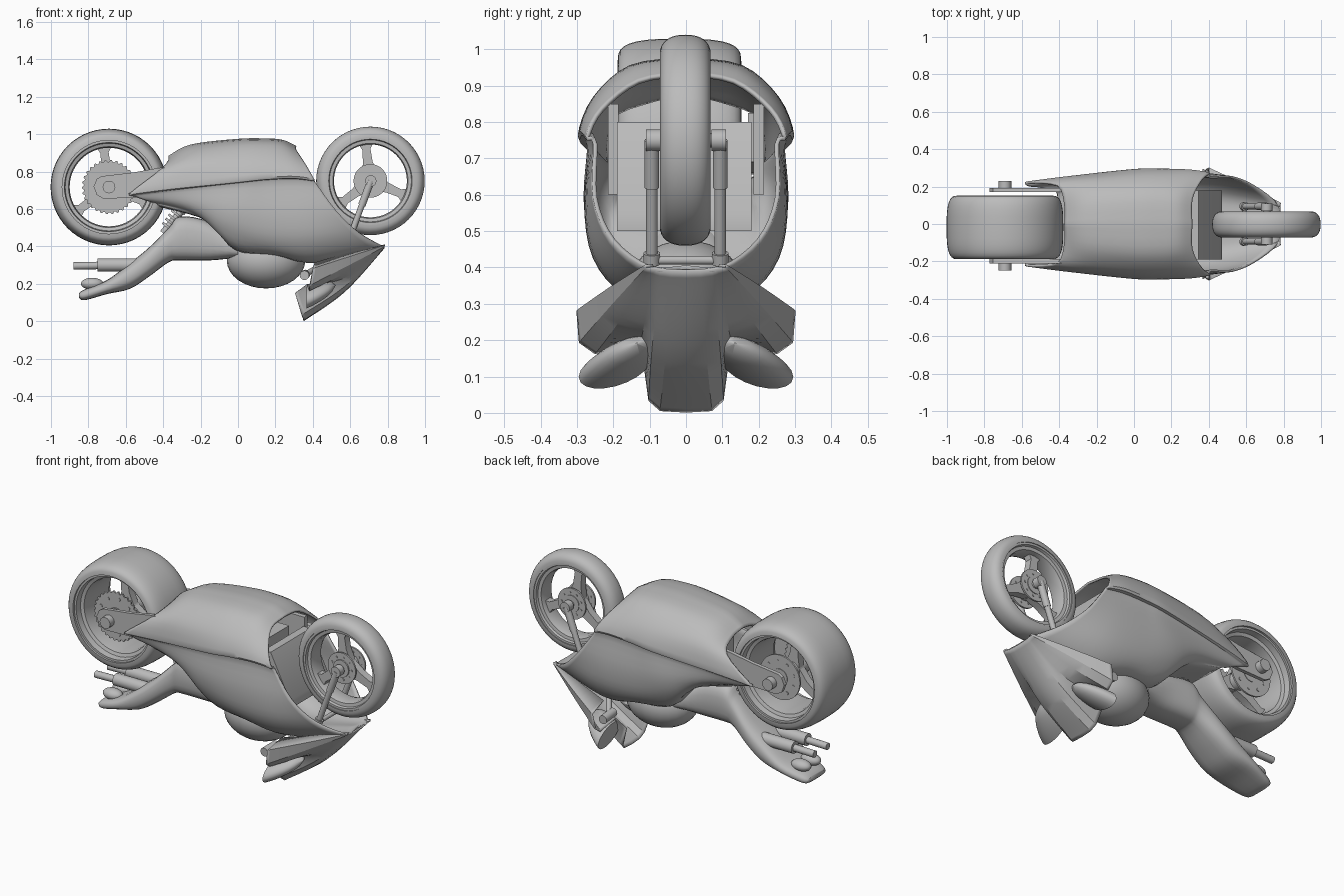
import bpy, bmesh, math
from mathutils import Vector, Matrix

if "Cube" in bpy.data.objects:
    bpy.data.objects.remove(bpy.data.objects["Cube"])

grey = bpy.data.materials.new("plain_grey")
grey.use_nodes = True
grey.diffuse_color = (.5, .5, .5, 1)
grey.node_tree.nodes["Principled BSDF"].inputs["Base Color"].default_value = (.5, .5, .5, 1)


def finish(name, bm, angle=35):
    bmesh.ops.recalc_face_normals(bm, faces=bm.faces)
    mesh = bpy.data.meshes.new(name)
    bm.to_mesh(mesh)
    bm.free()
    mesh.materials.append(grey)
    obj = bpy.data.objects.new(name, mesh)
    bpy.context.collection.objects.link(obj)
    bpy.ops.object.select_all(action='DESELECT')
    obj.select_set(True)
    bpy.context.view_layer.objects.active = obj
    bpy.ops.object.shade_smooth_by_angle(angle=math.radians(angle))
    return obj


def grid(name, rows, wrap_rows=False, wrap_cols=False, cap=False, angle=35):
    """Skin a list of equal-length point rows."""
    bm = bmesh.new()
    v = [[bm.verts.new(p) for p in row] for row in rows]
    n, m = len(v), len(v[0])
    for i in range(n if wrap_rows else n - 1):
        for j in range(m if wrap_cols else m - 1):
            a, b = (i + 1) % n, (j + 1) % m
            bm.faces.new((v[i][j], v[a][j], v[a][b], v[i][b]))
    if cap:
        bm.faces.new(v[0])
        bm.faces.new(v[-1])
    return finish(name, bm, angle)


def smooth(points, steps):
    """Resample a polyline as a curve through its points."""
    p = [Vector(q) for q in points]
    out = []
    for i in range(len(p) - 1):
        a, b, c, d = p[max(i - 1, 0)], p[i], p[i + 1], p[min(i + 2, len(p) - 1)]
        for k in range(steps):
            t = k / steps
            out.append(b + (c - a) * (t / 2) + (a * 2 - b * 5 + c * 4 - d) * (t * t / 2)
                       + (b * 3 - a - c * 3 + d) * (t ** 3 / 2))
    return out + [p[-1]]


def shell(name, rows, along, across, thick, angle=35):
    """Half panel lofted through rows, mirrored and thickened."""
    lines = [smooth(r, along) for r in rows]
    columns = [smooth(c, across) for c in zip(*lines)]
    obj = grid(name, columns, angle=angle)
    mirror = obj.modifiers.new("mirror", 'MIRROR')
    mirror.use_axis = (False, True, False)
    mirror.use_clip = True
    solid = obj.modifiers.new("thickness", 'SOLIDIFY')
    solid.thickness = thick
    solid.offset = 0


def rod(name, p, q, r, sides=20):
    p, q = Vector(p), Vector(q)
    bm = bmesh.new()
    place = Matrix.Translation((p + q) / 2) @ (q - p).to_track_quat('Z', 'Y').to_matrix().to_4x4()
    bmesh.ops.create_cone(bm, cap_ends=True, segments=sides, radius1=r, radius2=r,
                          depth=(q - p).length, matrix=place)
    return finish(name, bm)


def plate(name, outline, y0, y1):
    """Extrude an x-z outline between two y values."""
    return grid(name, [[(x, y, z) for x, z in outline] for y in (y0, y1)], wrap_cols=True, cap=True)


def box(name, low, high):
    return plate(name, [(low[0], low[2]), (high[0], low[2]), (high[0], high[2]), (low[0], high[2])],
                 low[1], high[1])


def ball(name, centre, size):
    bm = bmesh.new()
    bmesh.ops.create_uvsphere(bm, u_segments=28, v_segments=16, radius=1,
                              matrix=Matrix.Translation(centre) @ Matrix.Diagonal((*size, 1)))
    return finish(name, bm)


def wheel(name, centre, radius, half, inner, roundness):
    cx, cy, cz = centre

    def spun(part, profile):
        turns = [math.tau * k / 56 for k in range(56)]
        grid(part, [[(cx + r * math.cos(t), cy + y, cz + r * math.sin(t)) for r, y in profile]
                    for t in turns], True, True)

    # tyre with a rounded crown
    arc = [math.pi * k / 16 for k in range(17)]
    spun(name + "_tyre", [(inner + (radius - inner) * abs(math.sin(t)) ** roundness,
                           -math.copysign(abs(math.cos(t)) ** roundness, math.cos(t)) * half) for t in arc])
    # stepped rim
    steps = [(.005, .93), (-.012, .93), (-.016, .72), (-.034, .68), (-.04, .4)]
    side = [(inner + r, -half * y) for r, y in steps]
    spun(name + "_rim", side + [(r, -y) for r, y in reversed(side)])
    # three spokes on a hub
    reach = inner - .035
    for k in range(3):
        a = math.radians(98 + 120 * k)
        shape = [(.03, -.045), (.1, -.026), (reach - .03, -.024), (reach, -.045),
                 (reach, .035), (reach - .03, .02), (.1, .026), (.03, .045)]
        plate(f"{name}_spoke_{k}", [(cx + u * math.cos(a) - w * math.sin(a),
                                     cz + u * math.sin(a) + w * math.cos(a)) for u, w in shape],
              cy - .022, cy + .022)
    rod(name + "_hub", (cx, cy - half * .8, cz), (cx, cy + half * .8, cz), .05)


def disc(name, centre, radius, teeth=0):
    x, y, z = centre
    n = teeth * 4 or 40
    rim = [radius - (.01 if teeth and k % 4 > 1 else 0) for k in range(n)]
    plate(name, [(x + r * math.cos(math.tau * k / n), z + r * math.sin(math.tau * k / n))
                 for k, r in enumerate(rim)], y - .005, y + .005)
    for k in range(9):
        a = math.tau * k / 9
        px, pz = x + radius * .72 * math.cos(a), z + radius * .72 * math.sin(a)
        rod(f"{name}_stud_{k}", (px, y - .008, pz), (px, y + .008, pz), radius * .07, 10)


# wheels, brake discs and sprocket
rear, front = (-.69, -.018, .717), (.708, -.002, .75)
wheel("rear_wheel", rear, .312, .17, .25, .65)
wheel("front_wheel", front, .29, .07, .235, .85)
disc("sprocket", (rear[0], -.14, rear[2]), .145, 30)
disc("rear_brake_disc", (rear[0], .11, rear[2]), .13)
for s, side in ((-1, "right"), (1, "left")):
    disc(side + "_front_disc", (front[0], s * .045, front[2]), .09)

# body fairing, from shoulder round to the lower edge
shoulder = [(-.37, .1, .857), (-.25, .13, .918), (0, .15, .948), (.15, .15, .95), (.24, .14, .942), (.31, .13, .91)]
rows = [
    [(x, 0, z + .021) for x, y, z in shoulder], shoulder,
    [(-.41, .205, .81), (-.27, .23, .84), (0, .25, .86), (.15, .25, .865), (.27, .24, .86), (.36, .23, .835)],
    [(-.57, .222, .69), (-.35, .25, .72), (0, .288, .755), (.15, .29, .77), (.3, .285, .775), (.405, .27, .76)],
    [(-.57, .207, .675), (-.35, .235, .7), (0, .265, .733), (.15, .262, .745), (.3, .255, .75), (.415, .25, .74)],
    [(-.51, .2, .655), (-.32, .225, .64), (-.05, .27, .6), (.15, .275, .58), (.35, .27, .58), (.525, .25, .59)],
    [(-.46, .18, .64), (-.25, .2, .59), (-.08, .24, .5), (.15, .25, .44), (.4, .245, .43), (.645, .2, .475)],
    [(-.41, .16, .615), (-.17, .17, .545), (-.02, .17, .395), (.2, .17, .36), (.42, .15, .325), (.77, .1, .4)],
]
rows.append([(x, 0, z) for x, y, z in rows[-1]])
shell("body_fairing", rows, 5, 4, .012)

# nose screen with swept wings
nose = [
    [(.78, 0, .392), (.57, 0, .16), (.35, 0, .004)],
    [(.78, .04, .393), (.57, .055, .165), (.35, .07, .008)],
    [(.78, .07, .396), (.565, .09, .185), (.34, .1, .035)],
    [(.78, .08, .398), (.555, .1, .205), (.305, .115, .15)],
    [(.78, .09, .4), (.57, .115, .235), (.37, .125, .195)],
    [(.78, .1, .4), (.58, .175, .265), (.38, .25, .165)],
    [(.78, .11, .4), (.58, .205, .295), (.385, .292, .195)],
    [(.785, .11, .405), (.6, .205, .345), (.4, .298, .28)],
    [(.78, .09, .405), (.6, .15, .365), (.41, .18, .31)],
]
shell("nose_fairing", nose, 8, 1, .008, 25)

# tank, engine and leaning radiator
ball("tank", (.15, 0, .325), (.21, .17, .15))
box("engine_block", (-.2, -.16, .6), (.22, .16, .79))
plate("radiator", [(.3, .8), (.345, .8), (.47, .55), (.47, .5), (.36, .5)], -.19, .18)

# seat and tail: stations of x, bottom, top and half width
stations = [(-.85, .125, .15, .08), (-.82, .112, .17, .1), (-.7, .145, .22, .13), (-.58, .172, .31, .135),
            (-.48, .235, .39, .13), (-.37, .315, .5, .11), (-.31, .325, .56, .11), (-.15, .325, .53, .105),
            (0, .34, .42, .12)]
rings = []
for x, low, high, w in smooth(stations, 4):
    ring = []
    for k in range(24):
        c, n = math.cos(math.tau * k / 24), math.sin(math.tau * k / 24)
        ring.append((x, w * math.copysign(abs(c) ** .6, c),
                     (low + high) / 2 + (high - low) / 2 * math.copysign(abs(n) ** .75, n)))
    rings.append(ring)
grid("seat_and_tail", rings, wrap_cols=True, cap=True, angle=50)

# rear shock spring
for k in range(5):
    a = Vector((-.38 + .016 * k, 0, .5 + .022 * k))
    rod(f"spring_coil_{k}", a, a + Vector((.008, 0, .01)), .035)
rod("shock_rod", (-.4, 0, .47), (-.27, 0, .63), .02)

# paired parts on both sides
for s, side in ((-1, "right"), (1, "left")):
    # swingarm and rear axle end
    arm = [(-.73, .775), (-.755, .76), (-.772, .72), (-.755, .675), (-.72, .655), (-.55, .66),
           (-.36, .69), (-.36, .825), (-.42, .82), (-.56, .795)]
    middle = rear[1] * .5 + s * .19
    plate(side + "_swingarm", arm, middle - .011, middle + .011)
    rod(side + "_axle_end", (rear[0], middle, rear[2]), (rear[0], middle + s * .05, rear[2]), .034, 12)
    box(side + "_frame_rail", (-.12, s * .2 - .014, .6), (.3, s * .2 + .014, .85))

    # front fork
    y = s * .094
    axle, knee, foot = Vector((.71, y, .75)), Vector((.662, y, .62)), Vector((.585, y, .41))
    rod(side + "_fork_slider", axle, knee, .02)
    rod(side + "_fork_tube", knee, foot, .016)
    rod(side + "_fork_clamp", foot, foot + (knee - foot) * .14, .023)
    rod(side + "_axle_cap", (.71, s * .07, .75), (.71, s * .11, .75), .03)

    # handlebar grip
    rod(side + "_handlebar", (.43, s * .1, .29), (.36, s * .2, .25), .015)
    rod(side + "_grip", (.36, s * .16, .25), (.355, s * .265, .245), .025)

    # lamp pod beside the screen, a half egg cut off at the back
    base, tip = Vector((.365, s * .195, .125)), Vector((.52, s * .135, .19))
    pod = []
    for step in range(9):
        t = step / 8
        size = math.sqrt(1.002 - t * t)
        turns = [math.tau * k / 20 for k in range(20)]
        pod.append([base.lerp(tip, t) + Vector((0, s * .1 * math.cos(a),
                                                .052 * math.sin(a) - .026 * math.cos(a))) * size
                    for a in turns])
    grid(side + "_lamp_pod", pod, wrap_cols=True, cap=True)

    # exhaust and tail lamp
    rod(side + "_muffler", (-.75, s * .06, .3), (-.5, s * .06, .3), .035)
    rod(side + "_tailpipe", (-.88, s * .06, .295), (-.74, s * .06, .298), .02)
    ball(side + "_tail_lamp", (-.78, s * .045, .2), (.06, .04, .032))

rod("front_axle", (.71, -.11, .75), (.71, .11, .75), .02)
rod("fork_bridge", (.59, -.1, .42), (.59, .1, .42), .012)
